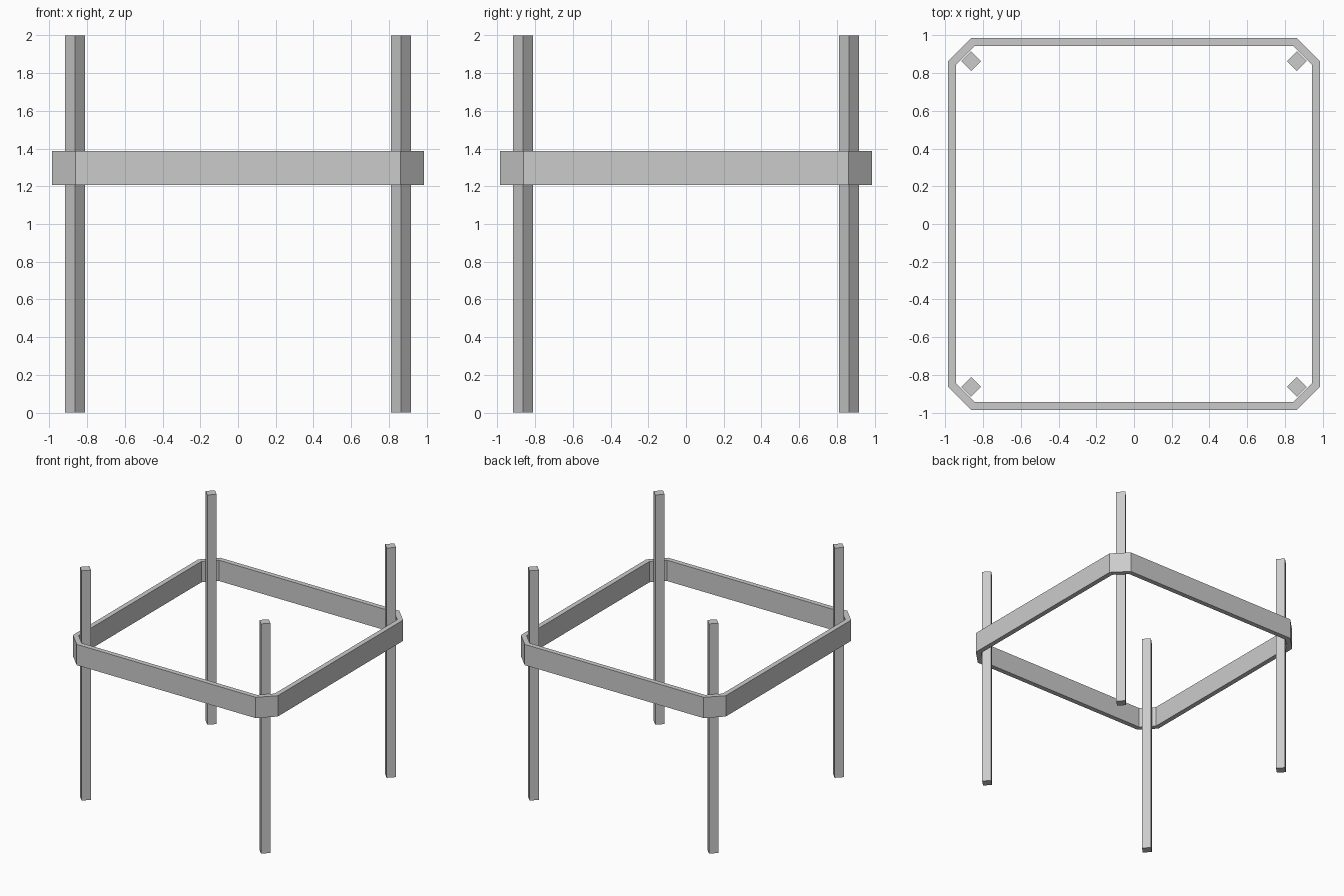
import bpy, bmesh, math

if "Cube" in bpy.data.objects:
    bpy.data.objects.remove(bpy.data.objects["Cube"])

def finish(name, bm):
    bmesh.ops.recalc_face_normals(bm, faces=bm.faces)
    me = bpy.data.meshes.new(name)
    bm.to_mesh(me)
    bm.free()
    ob = bpy.data.objects.new(name, me)
    bpy.context.collection.objects.link(ob)
    return ob

def octagon(half, cut):
    # square with chamfered corners, counter-clockwise
    pts = []
    for k in range(4):
        c, s = round(math.cos(k * math.pi / 2)), round(math.sin(k * math.pi / 2))
        for x, y in ((half, cut), (cut, half)):
            pts.append((c * x - s * y, s * x + c * y))
    return pts

# band frame: chamfered square ring of constant thickness
OUT, CUT, WALL, Z0, Z1 = 0.987, 0.862, 0.043, 1.206, 1.387
inner_cut = CUT - WALL * math.tan(math.pi / 8)
bm = bmesh.new()
rings = [[bm.verts.new((x, y, z)) for x, y in octagon(h, c)]
         for h, c, z in ((OUT, CUT, Z0), (OUT, CUT, Z1),
                         (OUT - WALL, inner_cut, Z1), (OUT - WALL, inner_cut, Z0))]
for i in range(4):
    a, b = rings[i], rings[(i + 1) % 4]
    for j in range(8):
        k = (j + 1) % 8
        bm.faces.new((a[j], a[k], b[k], b[j]))
finish("band_frame", bm)

# four square posts turned 45 degrees, set inside the frame corners
POS, HALF_DIAG, HEIGHT = 0.864, 0.053, 2.0
for sx, side in ((-1, "left"), (1, "right")):
    for sy, end in ((-1, "front"), (1, "back")):
        bm = bmesh.new()
        bmesh.ops.create_cone(bm, segments=4, cap_ends=True,
                              radius1=HALF_DIAG, radius2=HALF_DIAG, depth=HEIGHT)
        post = finish(f"{end}_{side}_post", bm)
        post.location = (sx * POS, sy * POS, HEIGHT / 2)
